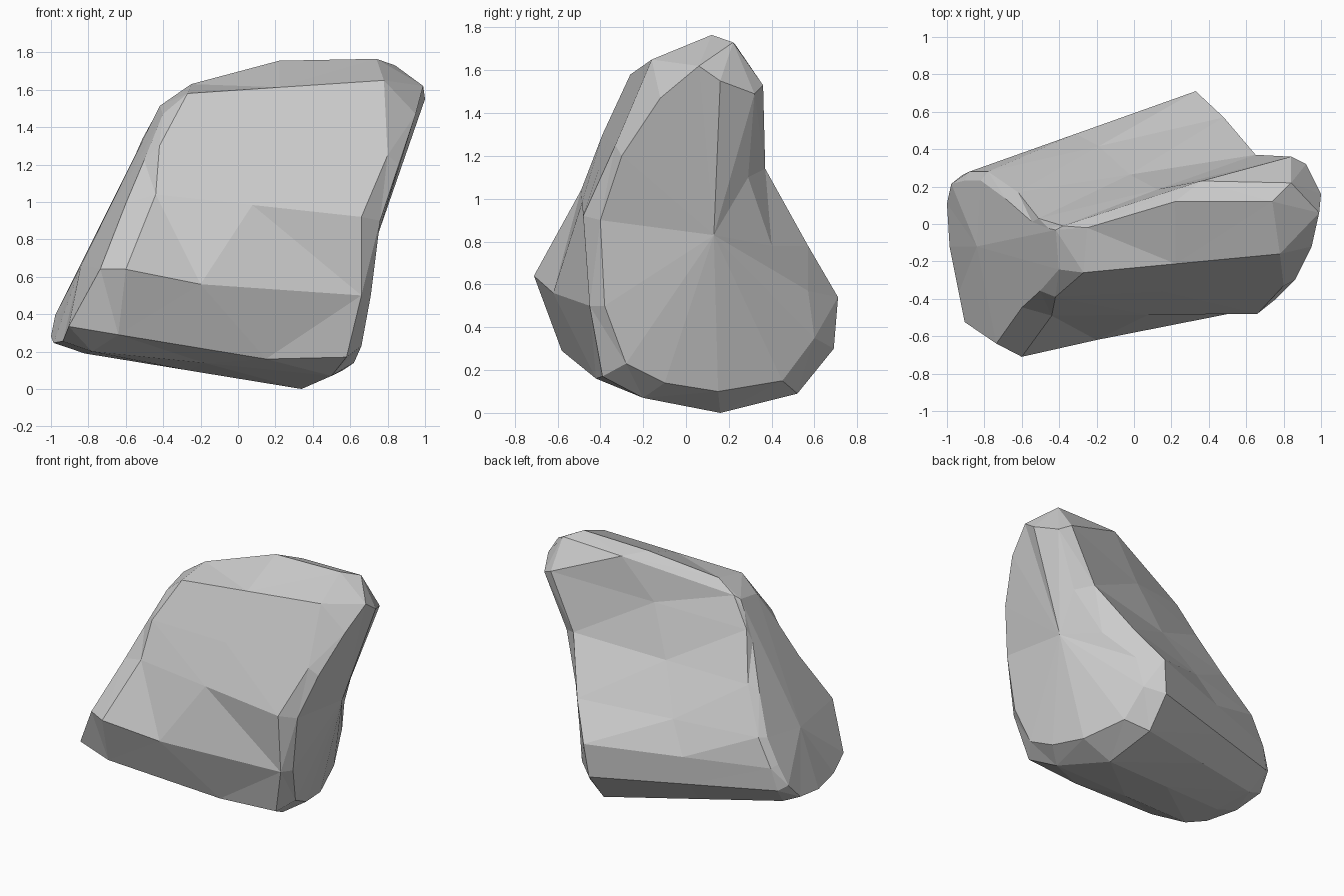
import bpy, bmesh
from mathutils import Vector

# Outline of the left end: down the front, under the base, up the back, over the top
left = [(-.27, -.26, 1.58), (-.42, -.39, 1.30), (-.44, -.49, 1.04), (-.60, -.71, .64),
        (-.64, -.58, .29), (-.78, -.40, .20), (-.82, -.12, .19), (-.88, .14, .23),
        (-.92, .26, .36), (-.88, .28, .52), (-.78, .28, .72), (-.62, .17, 1.02),
        (-.51, .03, 1.34), (-.38, -.01, 1.54), (-.25, -.02, 1.63)]

# Matching outline of the right end
right = [(.78, -.16, 1.65), (.80, -.33, 1.25), (.66, -.48, .92), (.66, -.45, .50),
         (.58, -.39, .17), (.50, -.20, .07), (.34, .16, 0), (.30, .52, .09),
         (.30, .69, .30), (.33, .71, .54), (.48, .57, .78), (.65, .37, 1.14),
         (.84, .36, 1.53), (.84, .22, 1.73), (.74, .12, 1.765)]

# Inner rim of the right end, where its rounded edge meets the broken face
right_rim = [(.95, -.12, 1.47), (.86, -.30, 1.20), (.76, -.40, .90), (.71, -.38, .50),
             (.66, -.28, .23), (.62, -.10, .14), (.56, .15, .10), (.46, .45, .15),
             (.42, .60, .35), (.46, .57, .57), (.61, .40, .78), (.76, .29, 1.10),
             (.92, .32, 1.49), (1.0, .16, 1.55), (.99, .06, 1.62)]

# Inner rim of the left end, laid on the sloping left face
left_hub = Vector((-.84, -.12, .66))
left_rim = []
for p in left:
    q = Vector(p).lerp(left_hub, .12)
    q.x = -1 + .5 * max(q.z - .35, 0) + .2 * max(-.05 - q.y, 0)
    left_rim.append(q)

# Middle section, with the raised ridge on top and the low front edge
middle = [Vector(a).lerp(Vector(b), .47) for a, b in zip(left, right)]
middle[3] = Vector((-.2, -.62, .56))
middle[4] = Vector((.15, -.42, .16))
middle[13] = Vector((.36, .23, 1.72))
middle[14] = Vector((.22, .12, 1.755))

# Skin the rings and close both ends with a fan
bm = bmesh.new()
rings = [[bm.verts.new(p) for p in ring]
         for ring in (left_rim, left, middle, right, right_rim)]
n = len(left)
for a, b in zip(rings, rings[1:]):
    for i in range(n):
        j = (i + 1) % n
        bm.faces.new((a[i], a[j], b[j], b[i]))
for ring, hub in ((rings[0], left_hub), (rings[-1], (.75, .13, .83))):
    c = bm.verts.new(hub)
    for i in range(n):
        bm.faces.new((ring[i], ring[(i + 1) % n], c))
bmesh.ops.triangulate(bm, faces=bm.faces[:])
bmesh.ops.recalc_face_normals(bm, faces=bm.faces[:])

mesh = bpy.data.meshes.new("rock")
bm.to_mesh(mesh)
bm.free()
bpy.context.collection.objects.link(bpy.data.objects.new("rock", mesh))
